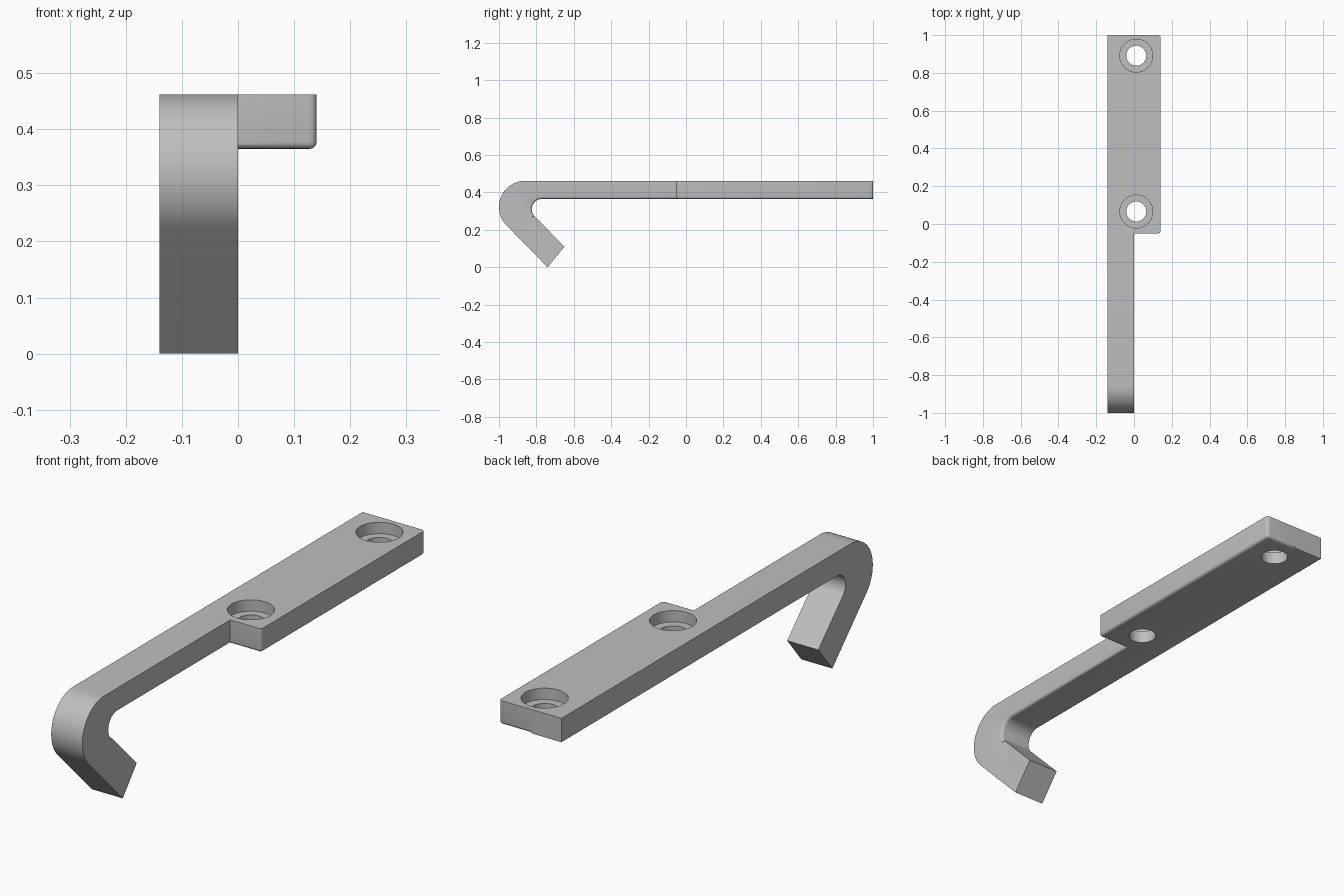
import bpy, bmesh, math
from mathutils import Matrix

cube = bpy.data.objects.get("Cube")
if cube:
    bpy.data.objects.remove(cube, do_unlink=True)

TOP, BOTTOM = 0.462, 0.365
HALF_WIDTH = 0.14
FILLET = 0.012

steel = bpy.data.materials.new("plain grey")
steel.use_nodes = True
grey = (0.52, 0.52, 0.52, 1)
steel.diffuse_color = grey
steel.node_tree.nodes["Principled BSDF"].inputs["Base Color"].default_value = grey


def make_object(name, bm):
    bmesh.ops.recalc_face_normals(bm, faces=bm.faces[:])
    mesh = bpy.data.meshes.new(name)
    bm.to_mesh(mesh)
    bm.free()
    mesh.materials.append(steel)
    obj = bpy.data.objects.new(name, mesh)
    bpy.context.collection.objects.link(obj)
    return obj


def prism(points, axis_vec):
    bm = bmesh.new()
    face = bm.faces.new([bm.verts.new(p) for p in points])
    ext = bmesh.ops.extrude_face_region(bm, geom=[face])
    moved = [v for v in ext["geom"] if isinstance(v, bmesh.types.BMVert)]
    bmesh.ops.translate(bm, verts=moved, vec=axis_vec)
    bmesh.ops.recalc_face_normals(bm, faces=bm.faces[:])
    return bm


def round_edges(bm, rule):
    edges = [e for e in bm.edges if rule(*[v.co for v in e.verts])]
    bmesh.ops.bevel(bm, geom=edges, offset=FILLET, segments=4, profile=0.5,
                    affect='EDGES', clamp_overlap=True)


def arc(cy, cz, r, start, end, n):
    angles = [math.radians(start + (end - start) * i / n) for i in range(n + 1)]
    return [(cy + r * math.cos(a), cz + r * math.sin(a)) for a in angles]


def combine(target, tool, operation):
    mod = target.modifiers.new(operation.lower(), 'BOOLEAN')
    mod.operation = operation
    mod.solver = 'EXACT'
    mod.object = tool
    bpy.context.view_layer.objects.active = target
    bpy.ops.object.modifier_apply(modifier=mod.name)
    bpy.data.objects.remove(tool, do_unlink=True)


# Long bar with its curled hook, as one side profile
outer = arc(-0.86, TOP - 0.14, 0.14, 90, 225, 28)
inner = arc(-0.77, BOTTOM - 0.055, 0.055, 225, 90, 18)
profile = [(1, TOP)] + outer + [(-0.74, 0), (-0.65, 0.11)] + inner + [(1, BOTTOM)]
bm = prism([(-HALF_WIDTH, y, z) for y, z in profile], (HALF_WIDTH, 0, 0))
soft = {(round(y, 4), round(z, 4)) for y, z in inner + [(1, BOTTOM)]}
round_edges(bm, lambda a, b: all(
    abs(p.x) < 1e-5 and (round(p.y, 4), round(p.z, 4)) in soft for p in (a, b)))
hook = make_object("hook_plate", bm)

# Side wing that widens the mounting end
front, overlap = -0.05, -0.02
corners = [(overlap, front), (HALF_WIDTH, front), (HALF_WIDTH, 1), (overlap, 1)]
bm = prism([(x, y, BOTTOM) for x, y in corners], (0, 0, TOP - BOTTOM))


def wing_edge(a, b):
    low = max(a.z, b.z) < BOTTOM + 0.001 and max(a.x, b.x) > 0
    upright = abs(a.z - b.z) > 0.01 and min(a.x, b.x) > 0
    return low or upright


round_edges(bm, wing_edge)
combine(hook, make_object("mounting_wing", bm), 'UNION')

# Two counterbored screw holes
for y in (0.066, 0.891):
    for radius, low in ((0.087, TOP - 0.046), (0.053, BOTTOM - 0.1)):
        high = TOP + 0.1
        bm = bmesh.new()
        bmesh.ops.create_cone(bm, cap_ends=True, segments=64, radius1=radius,
                              radius2=radius, depth=high - low,
                              matrix=Matrix.Translation((0.012, y, (high + low) / 2)))
        cutter = make_object("screw_hole_cutter", bm)
        cutter.hide_render = True
        combine(hook, cutter, 'DIFFERENCE')

bpy.ops.object.select_all(action='DESELECT')
hook.select_set(True)
bpy.context.view_layer.objects.active = hook
bpy.ops.object.shade_smooth_by_angle(angle=math.radians(30))
